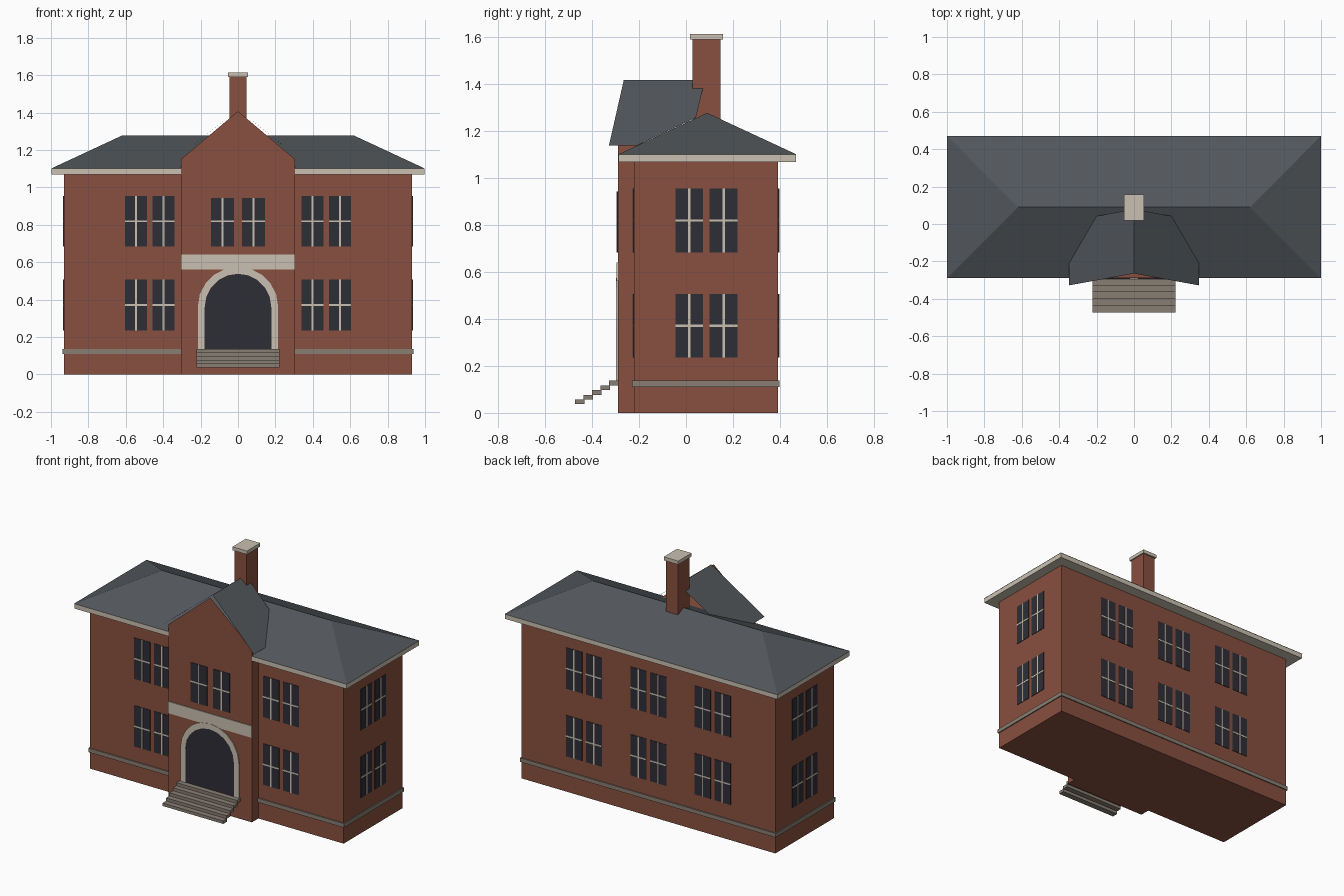
import bpy, bmesh, math
from mathutils import Matrix, Vector

if "Cube" in bpy.data.objects:
    bpy.data.objects.remove(bpy.data.objects["Cube"], do_unlink=True)


def material(name, rgb):
    m = bpy.data.materials.new(name)
    m.use_nodes = True
    m.diffuse_color = (*rgb, 1)
    m.node_tree.nodes["Principled BSDF"].inputs["Base Color"].default_value = (*rgb, 1)
    return m


BRICK = material("red brick", (0.25, 0.08, 0.05))
SLATE = material("slate roof", (0.085, 0.095, 0.105))
TRIM = material("pale trim", (0.59, 0.53, 0.44))
STONE = material("grey stone", (0.25, 0.21, 0.17))
GLASS = material("dark glass", (0.027, 0.027, 0.037))


def finish(name, bm, *mats):
    mesh = bpy.data.meshes.new(name)
    bm.to_mesh(mesh)
    bm.free()
    for m in mats:
        mesh.materials.append(m)
    obj = bpy.data.objects.new(name, mesh)
    bpy.context.collection.objects.link(obj)
    return obj


def add_box(bm, lo, hi, index=0, matrix=Matrix()):
    lo, hi = Vector(lo), Vector(hi)
    size = Matrix.Diagonal((*(hi - lo), 1))
    made = bmesh.ops.create_cube(bm, size=1, matrix=matrix @ Matrix.Translation((lo + hi) / 2) @ size)
    for f in {f for v in made["verts"] for f in v.link_faces}:
        f.material_index = index


def box(name, lo, hi, mat):
    bm = bmesh.new()
    add_box(bm, lo, hi)
    return finish(name, bm, mat)


def surface(name, points, faces, mat):
    bm = bmesh.new()
    verts = [bm.verts.new(p) for p in points]
    for f in faces:
        bm.faces.new([verts[i] for i in f])
    bmesh.ops.recalc_face_normals(bm, faces=bm.faces)
    return finish(name, bm, mat)


# Walls, base band and eaves
W, FRONT, BACK, PORCH = 0.93, -0.222, 0.392, -0.29
box("main_walls", (-W, FRONT, 0), (W, BACK, 1.08), BRICK)
box("entrance_bay", (-0.305, PORCH, 0), (0.305, -0.18, 1.15), BRICK)
box("base_band", (-W - 0.007, FRONT - 0.007, 0.11), (W + 0.007, BACK + 0.007, 0.137), STONE)
box("eaves_trim", (-0.998, -0.288, 1.068), (0.998, 0.468, 1.1), TRIM)

# Hipped main roof
surface("main_roof",
        [(-1, -0.289, 1.1), (1, -0.289, 1.1), (1, 0.471, 1.1), (-1, 0.471, 1.1),
         (-0.62, 0.09, 1.277), (0.62, 0.09, 1.277)],
        [(0, 1, 5, 4), (1, 2, 5), (2, 3, 4, 5), (3, 0, 4), (0, 3, 2, 1)], SLATE)

# Gable wall and its thin two-sided roof
surface("gable_wall", [(-0.305, PORCH, 1.15), (0.305, PORCH, 1.15), (0, PORCH, 1.407)],
        [(0, 1, 2)], BRICK)
gable = surface("gable_roof",
                [(0, -0.265, 1.416), (0.347, -0.328, 1.138), (0.347, -0.21, 1.138),
                 (0.2, 0.042, 1.256), (0, 0.08, 1.416)], [(0, 1, 2, 3, 4)], SLATE)
gable.modifiers.new("mirror", "MIRROR")

# Chimney
box("chimney", (-0.045, 0.027, 1.15), (0.045, 0.147, 1.59), BRICK)
box("chimney_cap", (-0.053, 0.018, 1.59), (0.053, 0.157, 1.613), TRIM)

# Entrance steps: five open treads
for i in range(5):
    y, z = -0.472 + 0.036 * i, 0.037 + 0.02 * i
    box(f"step_{i + 1}", (-0.222, y, z), (0.222, y + 0.04, z + 0.02), STONE)


# Arched doorway and surround
def arch(radius, bottom, spring, segments=10):
    steps = [math.pi * i / segments for i in range(segments + 1)]
    curve = [(radius * math.cos(a), spring + radius * math.sin(a)) for a in steps]
    return [(radius, bottom)] + curve + [(-radius, bottom)]


inner, outer = arch(0.178, 0.137, 0.36), arch(0.215, 0.137, 0.36)
n = len(inner)
surface("door", [(x, PORCH - 0.003, z) for x, z in inner], [range(n)], GLASS)
surround = surface("door_surround", [(x, PORCH - 0.004, z) for x, z in inner + outer],
                   [(i, i + 1, n + i + 1, n + i) for i in range(n - 1)], TRIM)
thick = surround.modifiers.new("thickness", "SOLIDIFY")
thick.thickness, thick.offset = 0.006, 0
box("lintel_band", (-0.305, PORCH - 0.005, 0.562), (0.305, PORCH + 0.01, 0.64), TRIM)


# Paired windows: glass plates with crossed glazing bars
def windows(name, angle, distance, centres, rows, width=0.118, gap=0.146):
    bm = bmesh.new()
    turn = Matrix.Rotation(math.radians(angle), 4, "Z")
    back, glass, bars = -distance + 0.01, -distance - 0.003, -distance - 0.005
    for c in centres:
        for bottom, top in rows:
            middle = bottom + 0.136
            for u in (c - gap / 2, c + gap / 2):
                h, b = width / 2, 0.005
                add_box(bm, (u - h, back, bottom), (u + h, glass, top), 0, turn)
                add_box(bm, (u - b, back, bottom), (u + b, bars, top), 1, turn)
                add_box(bm, (u - h, back, middle - b), (u + h, bars, middle + b), 1, turn)
    finish(name, bm, GLASS, TRIM)


ROWS = [(0.235, 0.507), (0.683, 0.955)]
windows("front_windows", 0, -FRONT, (-0.472, 0.472), ROWS)
windows("bay_windows", 0, -PORCH, (0,), [(0.683, 0.942)], 0.123, 0.166)
windows("back_windows", 180, BACK, (-0.472, 0, 0.472), ROWS)
windows("left_windows", 90, W, (0.087,), ROWS)
windows("right_windows", -90, W, (-0.087,), ROWS)
